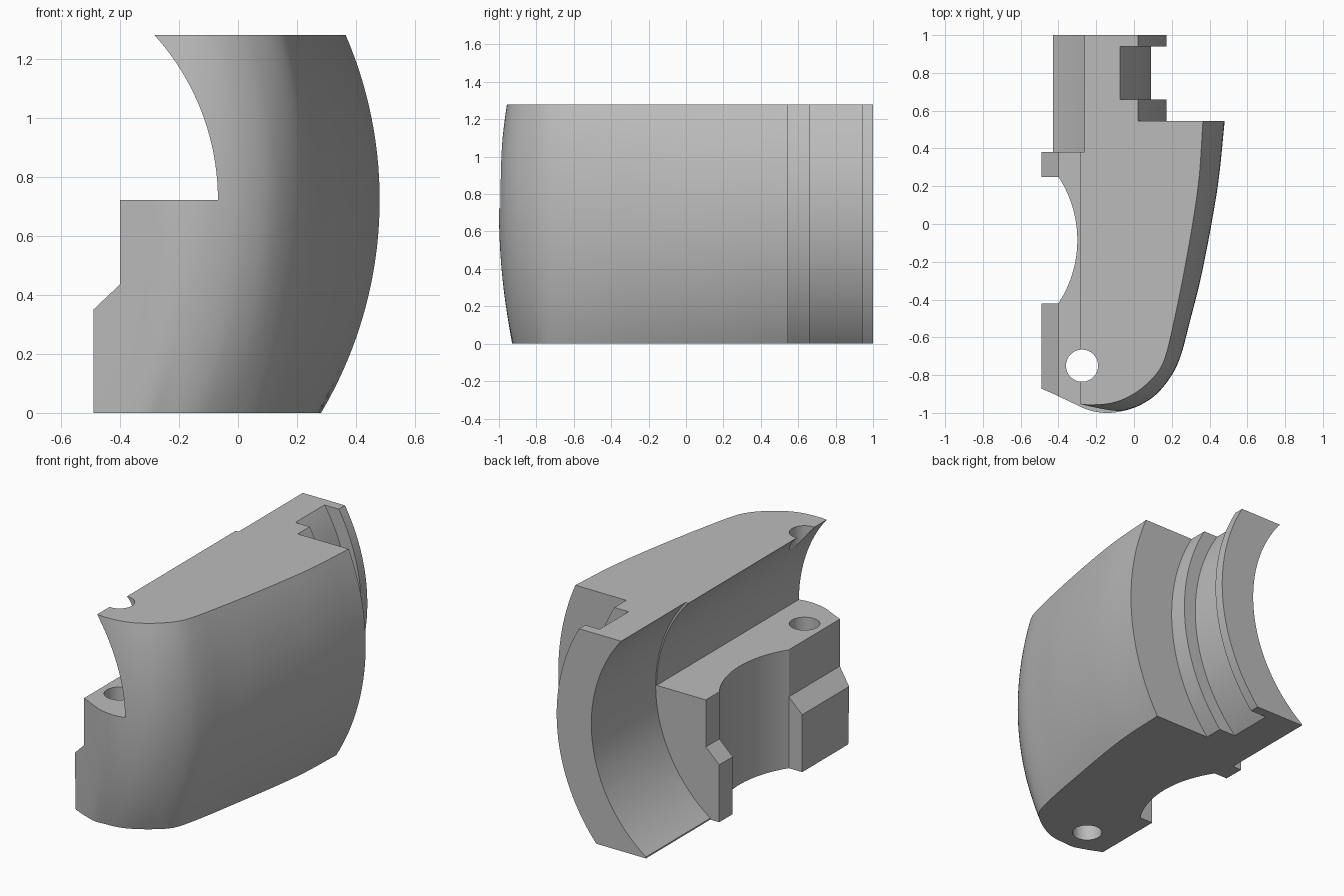
import bpy, bmesh, math
from mathutils import Vector

if "Cube" in bpy.data.objects:
    bpy.data.objects.remove(bpy.data.objects["Cube"], do_unlink=True)

AX, AZ = -0.9355, 0.722      # axis of the curved shell, parallel to y
OUTER, HEIGHT = 1.416, 1.28


def mesh_object(name, rings, closed=False):
    """Skin a list of equal point rings; cap the ends or join them up."""
    bm = bmesh.new()
    loops = [[bm.verts.new(p) for p in ring] for ring in rings]
    n = len(loops[0])
    pairs = list(zip(loops, loops[1:]))
    if closed:
        pairs.append((loops[-1], loops[0]))
    else:
        bm.faces.new(loops[0])
        bm.faces.new(loops[-1])
    for a, b in pairs:
        for i in range(n):
            j = (i + 1) % n
            bm.faces.new((a[i], a[j], b[j], b[i]))
    bmesh.ops.recalc_face_normals(bm, faces=bm.faces)
    me = bpy.data.meshes.new(name)
    bm.to_mesh(me)
    bm.free()
    ob = bpy.data.objects.new(name, me)
    bpy.context.collection.objects.link(ob)
    return ob


def prism_y(name, xz, lo, hi):
    return mesh_object(name, [[(x, y, z) for x, z in xz] for y in (lo, hi)])


def prism_z(name, xy, lo, hi):
    return mesh_object(name, [[(x, y, z) for x, y in xy] for z in (lo, hi)])


def arc(cx, cy, r, start=0, end=360, n=128):
    angles = [math.radians(start + (end - start) * i / n) for i in range(n + (end - start < 360))]
    return [(cx + r * math.cos(a), cy + r * math.sin(a)) for a in angles]


def rect(x0, x1, y0, y1):
    return [(x0, y0), (x1, y0), (x1, y1), (x0, y1)]


def smooth_path(pts, steps=6):
    """Catmull-Rom curve through the points."""
    p = [Vector(q) for q in pts]
    p = [2 * p[0] - p[1]] + p + [2 * p[-1] - p[-2]]
    out = []
    for a, b, c, d in zip(p, p[1:], p[2:], p[3:]):
        for i in range(steps):
            t = i / steps
            out.append(0.5 * (2 * b + (c - a) * t + (2 * a - 5 * b + 4 * c - d) * t * t
                              + (3 * b - a - 3 * c + d) * t ** 3))
    return out + [p[-2]]


# Outer body: plan outline at its widest level, and at the top
widest = smooth_path([(.48, .545), (.45, .25), (.41, 0), (.355, -.28), (.3, -.5), (.25, -.69),
                      (.2, -.8), (.12, -.9), (.03, -.96), (-.06, -.99), (-.15, -1),
                      (-.24, -.985), (-.33, -.945), (-.41, -.908), (-.55, -.85)])
top = smooth_path([(.365, .545), (.345, .25), (.31, 0), (.26, -.28), (.215, -.5), (.17, -.69),
                   (.125, -.785), (.04, -.87), (-.05, -.925), (-.13, -.95), (-.21, -.957),
                   (-.285, -.952), (-.37, -.92), (-.45, -.885), (-.58, -.83)])


def bulge(z):
    return OUTER - math.sqrt(OUTER ** 2 - (z - AZ) ** 2)


rings = []
for i in range(33):
    z = HEIGHT * i / 32
    k = bulge(z) / bulge(HEIGHT)
    outline = [a.lerp(b, 1) if k == 1 else a + (b - a) * k for a, b in zip(widest, top)]
    outline = [Vector((outline[0].x, 1))] + outline + [Vector((-.6, 1))]
    rings.append([(p.x, p.y, z) for p in outline])
body = mesh_object("curved_shell_body", rings)

# Stepped rear collar with a groove, turned about the axis
collar = [(2, .545), (1.108, .545), (1.108, .66), (1.026, .66), (1.026, .94),
          (1.108, .94), (1.108, 1.1), (2, 1.1)]
turned = []
for i in range(160):
    a = math.tau * (i + .5) / 160
    turned.append([(AX + r * math.cos(a), y, AZ + r * math.sin(a)) for r, y in collar])

cutters = [
    mesh_object("collar_cutter", turned, closed=True),
    # Rear bore and its trimmed lower lip
    prism_y("rear_bore_cutter", arc(AX, AZ, .874, n=160), .38, 1.1),
    prism_z("lip_cutter", rect(-.8, -.43, .38, 1.1), -.1, 1.4),
    # Upper half bore that leaves the block standing below
    prism_y("upper_bore_cutter", arc(-.9, .722, .832, 0, 180), -1.2, .39),
    # Stepped and chamfered side of the block
    prism_y("side_cutter", [(-.49, -.1), (-.49, .35), (-.4, .435), (-.4, 1.4),
                            (-.95, 1.4), (-.95, -.1)], -1.2, 1.2),
    # Scooped recess between the feet
    prism_z("foot_gap_cutter", rect(-.7, -.4, -.42, .25), -.1, 1.4),
    prism_z("scoop_cutter", arc(-.911, -.085, .611, -33.3, 33.3, 40), -.1, 1.4),
    # Screw hole
    prism_z("hole_cutter", arc(-.275, -.75, .085, n=48), -.1, 1.4),
]

bpy.ops.object.select_all(action='DESELECT')
bpy.context.view_layer.objects.active = body
body.select_set(True)
for c in cutters:
    c.hide_render = True
    mod = body.modifiers.new(c.name, 'BOOLEAN')
    mod.operation = 'DIFFERENCE'
    mod.solver = 'EXACT'
    mod.object = c
    bpy.ops.object.modifier_apply(modifier=mod.name)
    bpy.data.objects.remove(c, do_unlink=True)

bpy.ops.object.shade_smooth_by_angle(angle=math.radians(25))

# Plain grey finish
grey = bpy.data.materials.new("light_grey")
grey.use_nodes = True
colour = (.5, .5, .5, 1)
grey.diffuse_color = colour
grey.node_tree.nodes["Principled BSDF"].inputs["Base Color"].default_value = colour
body.data.materials.clear()
body.data.materials.append(grey)
